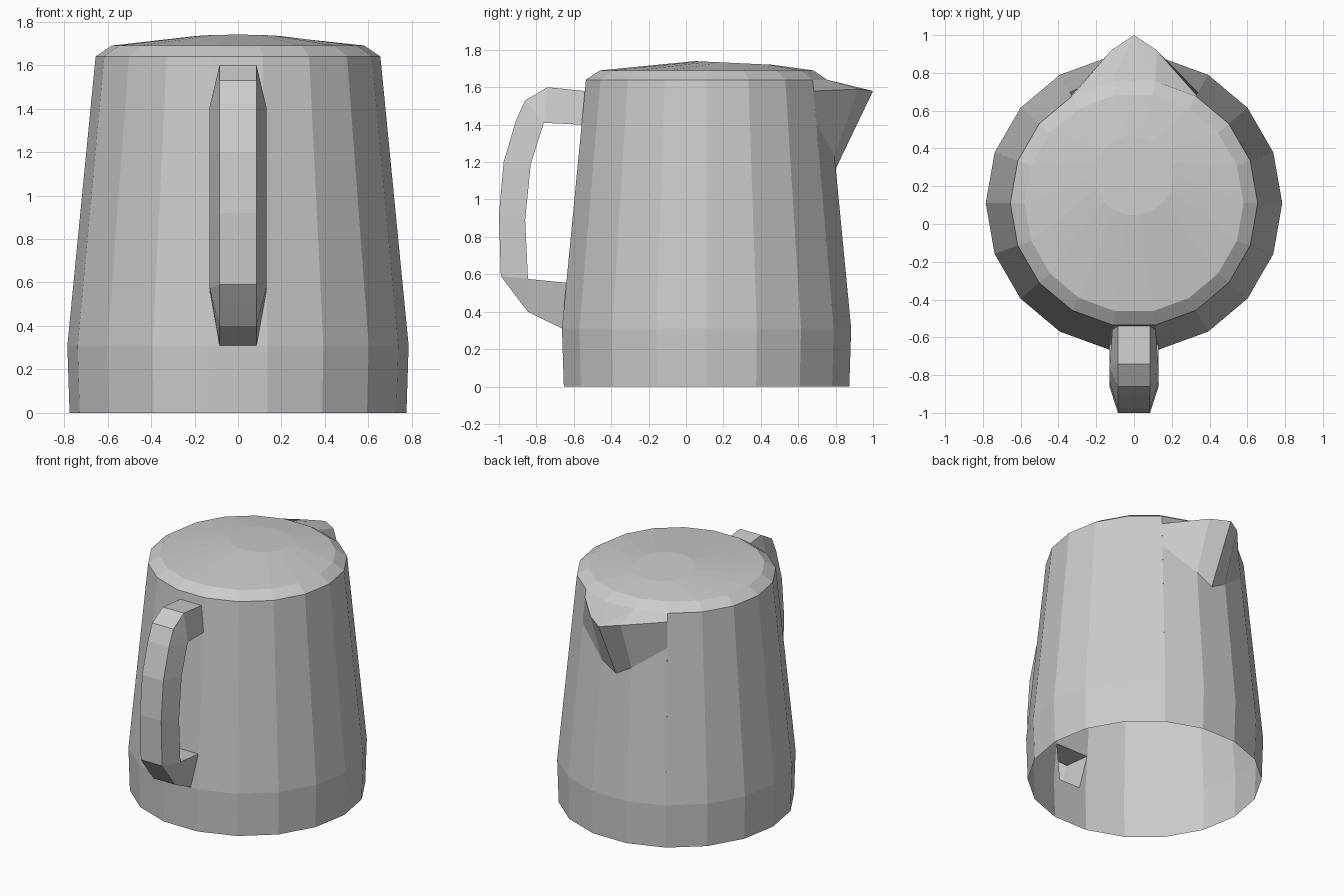
import bpy
from math import sin, cos, radians

if "Cube" in bpy.data.objects:
    bpy.data.objects.remove(bpy.data.objects["Cube"])

CY = 0.11   # body axis
N = 18


def make(name, faces):
    """Mesh from faces given as coordinate tuples, sharing equal points."""
    index, polys = {}, []
    for f in faces:
        polys.append([index.setdefault(tuple(round(c, 4) for c in p), len(index))
                      for p in f])
    me = bpy.data.meshes.new(name)
    me.from_pydata(list(index), [], polys)
    me.update()
    ob = bpy.data.objects.new(name, me)
    bpy.context.collection.objects.link(ob)
    return ob


def pt(i, r, z, cy=CY):
    a = radians(i * 360 / N)
    return (r * cos(a), cy + r * sin(a), z)


def radius(z):
    return 0.775 + 0.01 * z / 0.31 if z < 0.31 else 0.785 - 0.13 * (z - 0.31) / 1.33


def wall(i, z):
    return pt(i, radius(z), z)


def mid(x, z, side):
    """Point on the flat front (-1) or back (1) panel."""
    return (x, CY + side * radius(z) * cos(radians(10)), z)


# tapered open-bottomed body, with openings for handle and spout
body = []
for i in range(N):
    body.append([wall(i, 0), wall(i + 1, 0), wall(i + 1, .31), wall(i, .31)])
    if i not in (3, 4, 5, 13):
        body.append([wall(i, .31), wall(i + 1, .31), wall(i + 1, 1.64), wall(i, 1.64)])
# below the spout
S60, S80, S90, S100, S120 = (wall(3, 1.40), wall(4, 1.236), mid(0, 1.165, 1),
                             wall(5, 1.236), wall(6, 1.40))
body += [[wall(3, .31), wall(4, .31), S80, S60],
         [wall(4, .31), wall(5, .31), S100, S90, S80],
         [wall(5, .31), wall(6, .31), S120, S100]]
# around the handle
h = [mid(.085, .31, -1), mid(.13, .555, -1), mid(.115, 1.40, -1), mid(.085, 1.58, -1)]
g = [(-x, y, z) for x, y, z in h]
body += [[g[1], h[1], h[2], g[2]],
         [g[3], h[3], wall(14, 1.64), wall(13, 1.64)],
         [h[0], wall(14, .31), wall(14, 1.64), h[3], h[2], h[1]],
         [wall(13, .31), g[0], g[1], g[2], g[3], wall(13, 1.64)]]
make("jug_body", body)

# lid: bevelled rim, low cone rising to an off-centre flat disc
lid = []
rings = []
for i in range(N):
    top = pt(i, .21, 0, .255)
    rings.append([pt(i, .655, 1.64), pt(i, .58, 1.69),
                  (top[0], top[1], 1.74 - .02 * (top[1] - .045) / .42)])
for i in range(N):
    a, b = rings[i], rings[(i + 1) % N]
    for k in range(2):
        lid.append([a[k], b[k], b[k + 1], a[k + 1]])
lid.append([r[2] for r in rings])
# pouring flap of the lid
tip = (0, 1.0, 1.58)
R, L = (.12, .92, 1.59), (-.12, .92, 1.59)
RB, LB = wall(3, 1.58), wall(6, 1.58)
q = [rings[i][0] for i in (3, 4, 5, 6)]
lid += [[RB, R, q[1], q[0]], [R, tip, q[1]], [tip, q[2], q[1]],
        [tip, L, q[2]], [L, LB, q[3], q[2]]]
make("lid", lid)

# pointed spout
make("spout", [[S60, S80, R, RB], [S80, S90, tip, R],
               [S90, S100, L, tip], [S100, S120, LB, L]])

# hollow handle: narrow outer face, wide inner face
outer = [h[3][1:], (-.74, 1.60), (-.86, 1.53), (-.91, 1.42), (-.975, 1.2),
         (-1, .92), (-.99, .59), (-.93, .51), (-.845, .40), h[0][1:]]
bend_top, bend_low = (-.76, 1.41), (-.845, .575)
inner = [h[2][1:], bend_top, bend_top, bend_top, (-.83, 1.19),
         (-.86, .89), bend_low, bend_low, bend_low, h[1][1:]]
handle = []
for k in range(len(outer) - 1):
    o0, o1, n0, n1 = outer[k], outer[k + 1], inner[k], inner[k + 1]
    w0 = .115 if k == 0 else .13
    handle.append([(-.085, *o0), (-.085, *o1), (.085, *o1), (.085, *o0)])
    if n0 != n1:
        handle.append([(w0, *n0), (.13, *n1), (-.13, *n1), (-w0, *n0)])
    for s in (1, -1):
        f = [(s * .085, *o0), (s * .085, *o1), (s * .13, *n1)]
        if n0 != n1:
            f.append((s * w0, *n0))
        handle.append(f[::s])
make("handle", handle)
